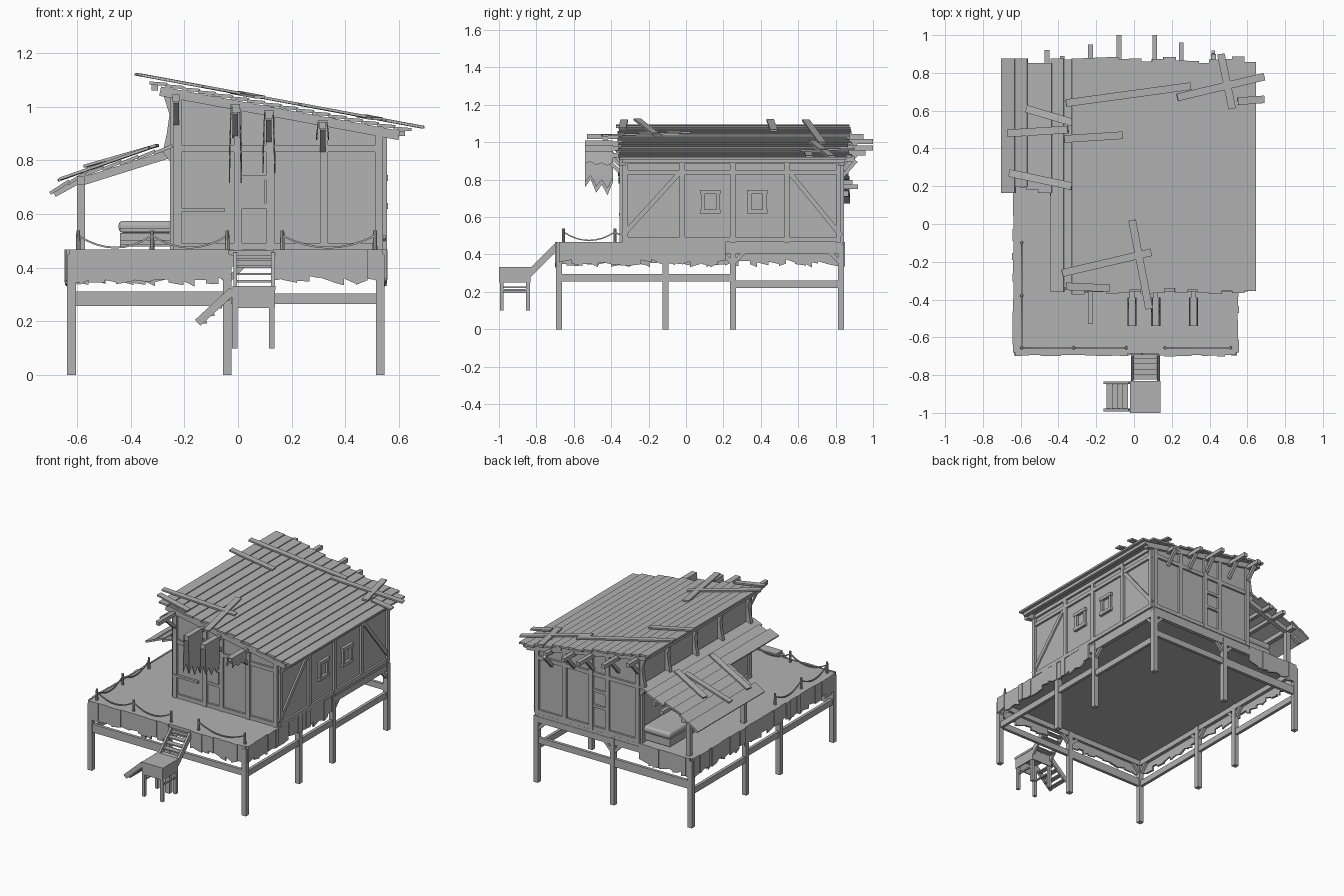
import bpy, bmesh, random
from mathutils import Vector, Matrix

random.seed(4)
cube = bpy.data.objects.get("Cube")
if cube:
    bpy.data.objects.remove(cube, do_unlink=True)

wood = bpy.data.materials.new("weathered grey")
wood.use_nodes = True
GREY = (0.45, 0.45, 0.45, 1)
wood.diffuse_color = GREY
wood.node_tree.nodes["Principled BSDF"].inputs["Base Color"].default_value = GREY


def finish(name, bm):
    bmesh.ops.recalc_face_normals(bm, faces=bm.faces)
    mesh = bpy.data.meshes.new(name)
    bm.to_mesh(mesh)
    bm.free()
    mesh.materials.append(wood)
    obj = bpy.data.objects.new(name, mesh)
    bpy.context.collection.objects.link(obj)
    return obj


def beam(bm, p, q, w=0.03, h=None):
    """Rectangular timber from p to q."""
    p, q = Vector(p), Vector(q)
    d = q - p
    rot = d.to_track_quat('X', 'Z').to_matrix().to_4x4()
    size = Matrix.Diagonal((d.length, w, h or w, 1))
    bmesh.ops.create_cube(bm, size=1, matrix=Matrix.Translation((p + q) / 2) @ rot @ size)


def box(bm, x, y, z):
    lo, hi = Vector((x[0], y[0], z[0])), Vector((x[1], y[1], z[1]))
    size = Matrix.Diagonal((*(hi - lo), 1))
    bmesh.ops.create_cube(bm, size=1, matrix=Matrix.Translation((lo + hi) / 2) @ size)


def prism(bm, points, offset):
    face = bm.faces.new([bm.verts.new(p) for p in points])
    ext = bmesh.ops.extrude_face_region(bm, geom=[face])
    moved = [v for v in ext["geom"] if isinstance(v, bmesh.types.BMVert)]
    bmesh.ops.translate(bm, verts=moved, vec=offset)


L, R, F, B = -0.62, 0.53, -0.68, 0.83      # deck post lines
HL, HR, HF = -0.24, 0.54, -0.34            # house walls
DECK = 0.465
EAVE = 0.86


def roof_z(x):
    return 1.1 - 0.185 * (x + 0.33)


def lean_z(x):
    return 0.755 + 0.31 * (x + 0.58) if x > -0.58 else 0.755 + 0.55 * (x + 0.58)


# Deck floor
bm = bmesh.new()
box(bm, (L - 0.01, R + 0.01), (F - 0.005, B + 0.01), (0.44, DECK))
finish("deck_floor", bm)

# Stilts, rails and knee braces
bm = bmesh.new()
side_y = (F, -0.11, 0.25, B)
for x in (L, R):
    for y in side_y:
        beam(bm, (x, y, 0), (x, y, 0.45), 0.032)
        for s in (-1, 1):
            if F < y + s * 0.1 < B:
                beam(bm, (x, y, 0.35), (x, y + s * 0.09, 0.44), 0.02)
    beam(bm, (x, F, 0.275), (x, 0.25, 0.275), 0.02, 0.04)
    beam(bm, (x, 0.25, 0.24), (x, B, 0.24), 0.02, 0.04)
    beam(bm, (x, F, 0.425), (x, B, 0.425), 0.025, 0.04)
for y in (F, B):
    beam(bm, (-0.04, y, 0), (-0.04, y, 0.45), 0.032)
    beam(bm, (L, y, 0.285), (-0.04, y, 0.285), 0.02, 0.055)
    beam(bm, (-0.04, y, 0.285), (R, y, 0.285), 0.02, 0.04)
    beam(bm, (L, y, 0.425), (R, y, 0.425), 0.025, 0.04)
    for x, s in ((L, 1), (-0.04, -1), (-0.04, 1), (R, -1)):
        beam(bm, (x, y, 0.35), (x + s * 0.09, y, 0.44), 0.02)
finish("stilts_and_braces", bm)


# Ragged skirt boards hanging round the deck
def skirt(bm, p, q):
    p, q = Vector(p), Vector(q)
    d, t = (q - p).normalized(), 0
    while t < (q - p).length - 0.02:
        w = min(random.uniform(0.03, 0.07), (q - p).length - t)
        c = p + d * (t + w / 2)
        low = random.choice((0.345, 0.35, 0.355, 0.365, 0.34))
        half, out = d * w / 2, Vector((d.y, -d.x, 0)) * random.uniform(0.008, 0.016)
        a, b = c - half, c + half
        slant = random.uniform(-0.01, 0.01)
        prism(bm, [(a.x, a.y, 0.468), (b.x, b.y, 0.468),
                   (b.x, b.y, low + slant), (a.x, a.y, low - slant)], out)
        t += w


bm = bmesh.new()
skirt(bm, (L - 0.01, F - 0.005, 0), (-0.02, F - 0.005, 0))
skirt(bm, (0.13, F - 0.005, 0), (R + 0.01, F - 0.005, 0))
skirt(bm, (R + 0.01, F, 0), (R + 0.01, 0.22, 0))
skirt(bm, (L - 0.01, B, 0), (L - 0.01, F, 0))
skirt(bm, (HL, B + 0.005, 0), (L, B + 0.005, 0))
finish("deck_skirt", bm)

# House walls following the roof slope
bm = bmesh.new()
prism(bm, [(HL, HF, DECK), (HR, HF, DECK), (HR, HF, roof_z(HR) - 0.03),
           (HL, HF, roof_z(HL) - 0.03)], (0, B - HF, 0))
finish("house_walls", bm)

# Timber framing on the walls
bm = bmesh.new()
for y in (HF, B):
    for x in (HL + 0.015, 0, 0.12, 0.32, HR - 0.015):
        beam(bm, (x, y, DECK), (x, y, roof_z(x) - 0.03), 0.03)
    for z in (DECK + 0.015, 0.845):
        beam(bm, (HL, y, z), (HR, y, z), 0.026)
    beam(bm, (HL - 0.05, y, roof_z(HL - 0.05) - 0.035), (HR + 0.06, y, roof_z(HR + 0.06) - 0.035), 0.035)
for x in (HL, HR):
    top = roof_z(x) - 0.03
    for y in (HF + 0.015, -0.02, 0.25, 0.54, B - 0.015):
        beam(bm, (x, y, DECK), (x, y, top), 0.028)
    for z in (DECK + 0.015, EAVE - 0.02, top - 0.01):
        beam(bm, (x, HF, z), (x, B, z), 0.026)
for y, e in ((HF, -0.04), (B, 0.56)):
    beam(bm, (HR, y, 0.5), (HR, e, 0.83), 0.02, 0.025)
finish("wall_framing", bm)

# Window and door frames
bm = bmesh.new()
for y in (0.13, 0.38):
    for s in (-0.04, 0.04):
        beam(bm, (HR + 0.005, y + s, 0.62), (HR + 0.005, y + s, 0.74), 0.02)
    for z in (0.63, 0.735):
        beam(bm, (HR + 0.008, y - 0.055, z), (HR + 0.008, y + 0.055, z), 0.022)
for y in (HF - 0.005, B + 0.005):
    for z in (0.63, 0.735):
        beam(bm, (0, y, z), (0.12, y, z), 0.018)
for y in (HF - 0.012,):
    box(bm, (0.015, 0.1), (y, y + 0.02), (0.64, 0.73))
    beam(bm, (HL, y, 0.615), (-0.05, y, 0.615), 0.015)
finish("window_and_door_frames", bm)


# Lapped roof planks with ragged ends
def planks(bm, x0, x1, count, y0, y1, height):
    step = (x1 - x0) / count
    for i in range(count):
        a, b = x0 + i * step, x0 + (i + 1) * step + 0.006
        ya, yb = (y + random.uniform(-0.018, 0.018) for y in (y0, y1))
        m = (ya + yb) / 2
        beam(bm, (a, m, height(a) - 0.012), (b, m, height(b) - 0.005), yb - ya, 0.012)


bm = bmesh.new()
planks(bm, -0.33, 0.64, 16, -0.36, 0.87, roof_z)
finish("main_roof_planks", bm)

bm = bmesh.new()
for x in (-0.31, -0.1, 0.12, 0.35, 0.61):
    beam(bm, (x, -0.34, roof_z(x) - 0.026), (x, 0.85, roof_z(x) - 0.026), 0.025, 0.02)
finish("roof_battens", bm)

bm = bmesh.new()
planks(bm, -0.7, -0.44, 4, 0.18, 0.86, lean_z)
planks(bm, -0.44, -0.25, 3, -0.35, 0.86, lean_z)
finish("lean_to_planks", bm)

# Lean-to support: posts, rafters and brackets
bm = bmesh.new()
for y in (0.22, 0.8):
    beam(bm, (-0.585, y, DECK), (-0.585, y, 0.74), 0.03)
    beam(bm, (-0.585, y, 0.72), (-0.25, y, 0.825), 0.03)
    beam(bm, (-0.685, y, 0.675), (-0.585, y, 0.73), 0.025)
beam(bm, (-0.585, 0.19, 0.725), (-0.585, 0.87, 0.725), 0.03)
for x, y in ((-0.46, 0.92), (-0.38, 0.89)):
    beam(bm, (x, 0.2, lean_z(x) - 0.03), (x, y, lean_z(x) - 0.03), 0.025)
for y in (HF + 0.02, -0.02, 0.25, 0.54, B - 0.02):
    bracket = [(HL, 0.78), (-0.28, 0.83), (-0.265, 0.9), (-0.255, 0.97), (-0.28, 1.05), (HL, 1.05)]
    prism(bm, [(x, y, z) for x, z in bracket], (0, 0.025, 0))
finish("lean_to_frame", bm)

# Loose boards thrown across the roofs
bm = bmesh.new()
loose = [(-0.36, 0.64, 0.3, 0.73), (-0.37, 0.45, -0.06, 0.47), (0.23, 0.67, 0.69, 0.78),
         (0.46, 0.9, 0.52, 0.61), (0.55, 0.65, 0.69, 0.66), (-0.38, -0.26, 0.09, -0.15),
         (-0.36, -0.33, -0.13, -0.34), (-0.01, 0.02, 0.08, -0.45)]
for x0, y0, x1, y1 in loose:
    beam(bm, (x0, y0, roof_z(x0) + 0.012), (x1, y1, roof_z(x1) + 0.012), 0.04, 0.01)
for x0, y0, x1, y1 in [(-0.57, 0.61, -0.3, 0.53), (-0.67, 0.48, -0.35, 0.5), (-0.66, 0.27, -0.33, 0.2)]:
    beam(bm, (x0, y0, lean_z(x0) + 0.02), (x1, y1, lean_z(x1) + 0.014), 0.04, 0.01)
finish("loose_boards", bm)

# Protruding roof poles with braces
bm = bmesh.new()
for x, y in ((-0.23, -0.53), (-0.01, -0.54), (0.115, -0.54), (0.315, -0.53)):
    z = roof_z(x) - 0.05
    beam(bm, (x, HF + 0.1, z), (x, y, z), 0.026)
    beam(bm, (x, HF, z - 0.1), (x, HF - 0.1, z - 0.01), 0.02)
for x, y in ((-0.23, 0.95), (-0.08, 1), (0.11, 1), (0.25, 0.96), (0.42, 0.9)):
    z = roof_z(x) - 0.05
    beam(bm, (x, B - 0.1, z), (x, y, z), 0.026)
    beam(bm, (x, B, z - 0.1), (x, B + 0.08, z - 0.01), 0.02)
finish("roof_poles", bm)

# Torn cloths draped over the front poles
bm = bmesh.new()
for x, drop in ((-0.01, 0.29), (0.115, 0.23), (0.315, 0.07)):
    z = roof_z(x) - 0.035
    for s in (-1, 1):
        top, low = x + s * 0.014, x + s * 0.02
        hem = [(-0.39, 0.75), (-0.42, 1), (-0.45, 0.8), (-0.48, 0.95), (-0.51, 0.7), (-0.54, 0.85)]
        points = [(low, y, z - drop * k) for y, k in hem]
        prism(bm, points + [(top, -0.54, z), (top, -0.39, z)], (s * 0.004, 0, 0))
    box(bm, (x - 0.018, x + 0.018), (-0.54, -0.39), (z - 0.004, z + 0.004))
finish("hanging_cloths", bm)


# Rope fence: stubby posts with sagging rope
def rope(bm, p, q, sag=0.045, n=8):
    p, q = Vector(p), Vector(q)
    pts = [p.lerp(q, i / n) - Vector((0, 0, sag * 4 * (i / n) * (1 - i / n))) for i in range(n + 1)]
    for a, b in zip(pts, pts[1:]):
        beam(bm, a, b, 0.007)


bm = bmesh.new()
FX, FY, RZ = -0.595, -0.655, 0.52
runs = [[(FX, -0.1), (FX, -0.38), (FX, FY), (-0.32, FY), (-0.04, FY)], [(0.165, FY), (0.51, FY)]]
for run in runs:
    for x, y in run:
        bmesh.ops.create_cone(bm, segments=8, radius1=0.009, radius2=0.007, depth=0.075, cap_ends=True,
                              matrix=Matrix.Translation((x, y, DECK + 0.037)))
    for a, b in zip(run, run[1:]):
        rope(bm, (*a, RZ), (*b, RZ))
finish("rope_fence", bm)

# Two flights of steps and the landing between them
bm = bmesh.new()
for x in (-0.01, 0.13):
    beam(bm, (x, -0.69, 0.445), (x, -0.84, 0.295), 0.014, 0.035)
for i in range(5):
    z = 0.435 - i * 0.027
    box(bm, (-0.01, 0.13), (z - 1.15, z - 1.115), (z - 0.008, z))
for y in (-0.985, -0.84):
    beam(bm, (-0.02, y, 0.315), (-0.15, y, 0.195), 0.014, 0.03)
for i in range(4):
    x = -0.045 - i * 0.028
    box(bm, (x - 0.016, x + 0.014), (-0.985, -0.84), (0.292 + x + 0.03, 0.3 + x + 0.03))
finish("steps", bm)

bm = bmesh.new()
box(bm, (-0.02, 0.14), (-1, -0.83), (0.318, 0.333))
for y in (-0.995, -0.835):
    box(bm, (-0.015, 0.135), (y - 0.004, y + 0.004), (0.25, 0.325))
box(bm, (0.13, 0.138), (-0.995, -0.835), (0.25, 0.325))
for x in (-0.012, 0.125):
    for y in (-0.985, -0.845):
        beam(bm, (x, y, 0.1), (x, y, 0.32), 0.02)
    beam(bm, (x, -0.985, 0.21), (x, -0.845, 0.21), 0.01)
finish("landing", bm)

# Day bed beneath the lean-to
bm = bmesh.new()
box(bm, (-0.44, HL), (0.12, 0.8), (DECK + 0.015, 0.53))
for z in (0.495, 0.54):
    beam(bm, (-0.44, 0.12, z), (HL, 0.12, z), 0.015)
finish("bed_base", bm)
bm = bmesh.new()
box(bm, (-0.445, HL), (0.14, 0.81), (0.53, 0.575))
mattress = finish("mattress", bm)
soft = mattress.modifiers.new("soft edges", "BEVEL")
soft.width, soft.segments = 0.018, 3
